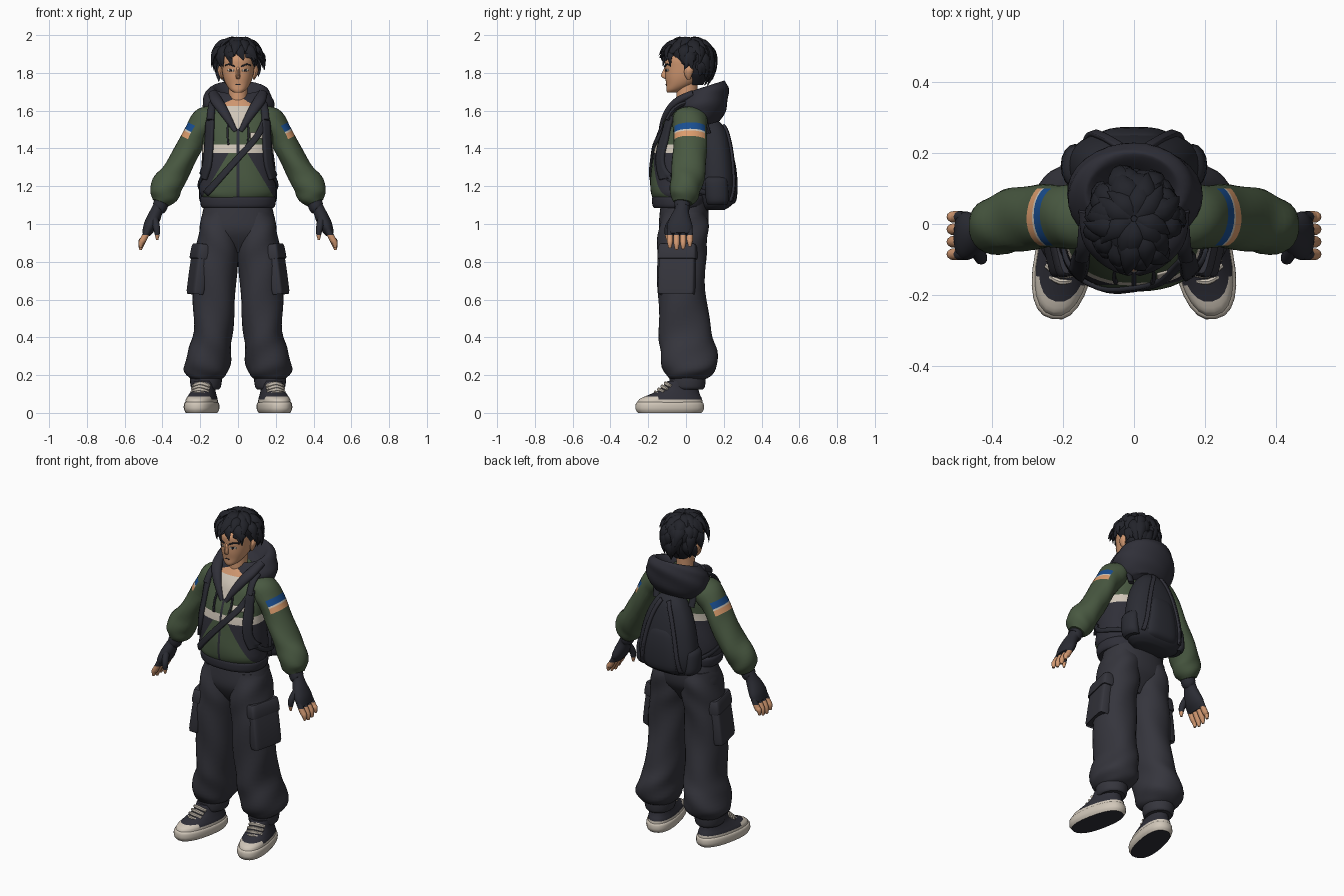
import bpy, bmesh, math, random
from math import sin, cos, tau, radians
from mathutils import Vector
from mathutils.bvhtree import BVHTree

cube = bpy.data.objects.get("Cube")
if cube:
    bpy.data.objects.remove(cube, do_unlink=True)
random.seed(4)

COLOURS = dict(green="4a5943", charcoal="33333b", trouser="38383f", hair="27282e", skin="cf9670",
               cream="cfc5b7", blue="1f4f8f", orange="d99a6c", pack="2f3037")
MATS = {}
for key, code in COLOURS.items():
    rgb = [(int(code[i:i + 2], 16) / 255) ** 2.2 for i in (0, 2, 4)] + [1]
    m = MATS[key] = bpy.data.materials.new(key)
    m.use_nodes = True
    m.diffuse_color = rgb
    m.node_tree.nodes["Principled BSDF"].inputs["Base Color"].default_value = rgb
SIDES = ((1, "left"), (-1, "right"))
X, Y, Z = Vector((1, 0, 0)), Vector((0, 1, 0)), Vector((0, 0, 1))

def smooth_rows(rows, sub):
    """Catmull-Rom interpolation between rows of numbers."""
    def mix(a, b, c, d, t):
        return (2 * b + (c - a) * t + (2 * a - 5 * b + 4 * c - d) * t * t + (3 * b - a - 3 * c + d) * t ** 3) / 2
    out, last = [], len(rows) - 1
    for i in range(last):
        near = rows[max(i - 1, 0)], rows[i], rows[i + 1], rows[min(i + 2, last)]
        out += [tuple(mix(*q, k / sub) for q in zip(*near)) for k in range(sub)]
    return out + [tuple(rows[-1])]

def loft(bm, rows, n=24, power=2, ref=None, sub=4, slope=0, s=1, fold=0):
    """Skin over rounded rings (x, y, z, radius, radius); level, or across the path if ref is set."""
    pts, rings = smooth_rows(rows, sub), []
    for i, p in enumerate(pts):
        c, u, v, ring = Vector(p[:3]), X, Y, []
        if ref:
            t = (Vector(pts[min(i + 1, len(pts) - 1)][:3]) - Vector(pts[max(i - 1, 0)][:3])).normalized()
            v = (ref - t * ref.dot(t)).normalized()
            u = v.cross(t)
        for j in range(n):
            ca, sa = cos(tau * j / n), sin(tau * j / n)
            k = 1 + fold * sin(3 * tau * j / n + i * .9)
            co = c + u * math.copysign(abs(ca) ** (2 / power), ca) * max(p[3], .001) * k
            co += v * math.copysign(abs(sa) ** (2 / power), sa) * max(p[4], .001) * k
            ring.append(bm.verts.new((co.x * s, co.y, co.z + slope * (co.y - c.y))))
        rings.append(ring)
    for a, b in zip(rings, rings[1:]):
        for j in range(n):
            bm.faces.new((a[j], a[(j + 1) % n], b[(j + 1) % n], b[j]))
    bm.faces.new(rings[0])
    bm.faces.new(rings[-1])

def finish(name, bm, base, rule=None, cuts=()):
    """Cut along colour borders, colour by rule, smooth and link."""
    bmesh.ops.recalc_face_normals(bm, faces=bm.faces[:])
    for co, no in cuts:
        bmesh.ops.bisect_plane(bm, geom=bm.verts[:] + bm.edges[:] + bm.faces[:], dist=1e-5, plane_co=co, plane_no=no)
    bm.normal_update()
    used = [base]
    for f in bm.faces:
        f.smooth = True
        key = rule(f.calc_center_median(), f.normal) if rule else base
        if key not in used:
            used.append(key)
        f.material_index = used.index(key)
    for e in bm.edges:
        e.smooth = e.calc_face_angle(0) < radians(42)
    me = bpy.data.meshes.new(name)
    bm.to_mesh(me)
    bm.free()
    for key in used:
        me.materials.append(MATS[key])
    ob = bpy.data.objects.new(name, me)
    bpy.context.collection.objects.link(ob)
    return ob

def make(name, rows, base, rule=None, cuts=(), **kw):
    bm = bmesh.new()
    loft(bm, rows, **kw)
    return finish(name, bm, base, rule, cuts)

def surface(*obs):
    verts, polys = [], []
    for ob in obs:
        polys += [[len(verts) + i for i in p.vertices] for p in ob.data.polygons]
        verts += [v.co.copy() for v in ob.data.vertices]
    return BVHTree.FromPolygons(verts, polys)

def ribbon(name, path, width, thick, base, target, side=-1):
    """Strip along an (x, z) path, laid on the front (-1) or back (1) of a surface."""
    bm, pts, rows = bmesh.new(), smooth_rows(path, 8), []
    for i, p in enumerate(pts):
        d = (Vector(pts[min(i + 1, len(pts) - 1)]) - Vector(pts[max(i - 1, 0)])).normalized()
        row = []
        for k in (-.5, -.25, 0, .25, .5):
            x, z = p[0] - d.y * width * k, p[1] + d.x * width * k
            hit = target.ray_cast(Vector((x, side * 2, z)), Y * -side)[0] or target.find_nearest(Vector((x, side * .1, z)))[0]
            row.append(bm.verts.new(hit + Y * side * thick * .3))
        rows.append(row)
    for a, b in zip(rows, rows[1:]):
        for j in range(4):
            bm.faces.new((a[j], a[j + 1], b[j + 1], b[j]))
    mod = finish(name, bm, base).modifiers.new("thickness", "SOLIDIFY")
    mod.thickness, mod.offset = thick, 0

# Jacket body with stripe, side panels, zip and open neck
def jacket_rule(c, n):
    x, z, front = abs(c.x), c.z, c.y < -.03
    if front and z > 1.5 and x < (z - 1.5) * .7:
        return "skin" if z > 1.625 else "cream"
    if front and x < .007:
        return "charcoal"
    if 1.375 < z < 1.42:
        return "cream"
    return "charcoal" if z < 1.375 and (not front or x > .05 + (1.375 - z) * .6) else "green"

cuts = [((0, 0, z), Z) for z in (1.375, 1.42, 1.625)] + [((0, -.03, 0), Y)]
for s, _ in SIDES:
    cuts += [((s * .007, 0, 0), X), ((0, 0, 1.5), (s, 0, -.7)), ((s * .05, 0, 1.375), (s, 0, .6))]
jacket = make("jacket_body", [
    (0, -.04, 1.13, .185, .13), (0, -.04, 1.17, .203, .148), (0, -.04, 1.27, .198, .145), (0, -.035, 1.4, .188, .135),
    (0, -.015, 1.5, .185, .122), (0, 0, 1.57, .17, .11), (0, .015, 1.63, .11, .088), (0, .02, 1.67, .06, .06)],
    "green", jacket_rule, cuts, n=40, power=2.3, fold=.012)
make("jacket_hem", [(0, -.035, 1.085, .188, .135), (0, -.035, 1.1, .197, .143), (0, -.035, 1.135, .2, .145),
                    (0, -.035, 1.15, .19, .138)], "charcoal", n=40, power=2.3)

# Hood lying on the shoulders and back
make("hood", [(0, .1, 1.52, .12, .08), (0, .09, 1.56, .17, .12), (0, .08, 1.625, .19, .144), (0, .082, 1.68, .178, .142),
              (0, .09, 1.72, .145, .115), (0, .085, 1.715, .12, .095), (0, .06, 1.66, .08, .07)],
     "charcoal", n=32, slope=.32, fold=.02)

# Sleeves with arm bands, gloves and fingers
sleeves = []
for s, side in SIDES:
    def sleeve_rule(c, n, s=s):
        d = .45 * c.x * s - .89 * c.z
        if -.06 < c.y < .1 and n.x * s > .05 and -1.25 < d < -1.17:
            return "blue" if d < -1.212 else "cream" if d < -1.202 else "orange"
        return "green"
    normal = Vector((.45 * s, 0, -.89))
    cuts = [(normal * d / normal.length_squared, normal) for d in (-1.25, -1.212, -1.202, -1.17)]
    cuts += [((0, y, 0), Y) for y in (-.06, .1)]
    sleeves.append(make(side + "_sleeve", [
        (.11, .015, 1.57, .055, .08), (.165, .02, 1.546, .078, .092), (.215, .022, 1.485, .07, .088),
        (.272, .02, 1.38, .067, .09), (.333, .012, 1.27, .072, .09), (.377, -.002, 1.2, .083, .083),
        (.395, -.01, 1.145, .073, .074), (.408, -.015, 1.112, .045, .05)],
        "green", sleeve_rule, cuts, n=28, ref=Y, s=s, fold=.025))
    make(side + "_glove", [
        (.395, -.018, 1.14, .036, .04), (.415, -.02, 1.09, .04, .042), (.427, -.022, 1.075, .032, .037),
        (.447, -.03, 1.03, .036, .055), (.468, -.033, .985, .034, .068), (.487, -.033, .945, .022, .062)],
        "pack", ref=Y, s=s)
    bm = bmesh.new()
    for i in range(4):
        y, drop = -.085 + .035 * i, (.01, 0, .004, .018)[i]
        loft(bm, [(.474, y, .97, .016, .016), (.5, y, .92, .017, .017), (.512, y, .89 + drop, .015, .015),
                  (.516, y, .863 + drop, .007, .008)], n=10, ref=Y, s=s)
    loft(bm, [(.445, -.06, 1.035, .02, .02), (.432, -.092, .985, .019, .019), (.428, -.098, .95, .015, .015),
              (.428, -.098, .915, .006, .006)], n=10, ref=X, s=s)
    finish(side + "_fingers", bm, "pack", lambda c, n: "skin" if c.z < .942 else "pack", [((0, 0, .942), Z)])

# Trousers, cuffs and cargo pockets
make("trouser_hips", [(0, -.01, 1.13, .17, .12), (0, -.01, 1.05, .19, .13), (0, -.015, .97, .203, .128),
                      (0, -.02, .91, .17, .1), (0, -.02, .85, .08, .06)], "trouser", n=36, power=2.3)
for s, side in SIDES:
    make(side + "_trouser_leg", [
        (.095, -.01, 1.06, .09, .11), (.1, -.012, .99, .102, .13), (.107, -.02, .89, .112, .132), (.118, -.025, .78, .114, .128),
        (.126, -.02, .6, .112, .127), (.132, -.003, .43, .104, .14), (.15, .012, .33, .113, .15),
        (.165, .02, .24, .122, .144), (.168, .012, .19, .095, .11), (.17, .01, .17, .06, .07)],
        "trouser", n=32, power=2.2, s=s, fold=.03)
    make(side + "_trouser_cuff", [(.17, .008, .125, .07, .083), (.17, .008, .14, .08, .092),
                                  (.17, .008, .19, .085, .096), (.17, .008, .21, .07, .08)], "trouser", s=s)
    for name, rows in (("pocket", [(-.13, .024, .088), (-.12, .032, .098), (.09, .03, .094), (.11, .02, .085)]),
                       ("pocket_flap", [(.05, .034, .1), (.058, .038, .104), (.12, .034, .1), (.13, .024, .09)])):
        ob = make(side + "_cargo_" + name, [(0, 0) + r for r in rows], "trouser", n=32, power=6, sub=2, s=s)
        ob.location, ob.rotation_euler = (s * .21, -.047, .765), (0, -s * .13, -s * .22)

# Trainers: sole with dark tread, upper with pale toe and side guards, laces
for s, side in SIDES:
    bm = bmesh.new()
    for i in range(4):
        y, z = -.162 + .018 * i, .106 + .016 * i
        loft(bm, [(-.046, y + .02, z - .012, .009, .009), (0, y, z + .003, .01, .009),
                  (.046, y + .02, z - .012, .009, .009)], n=8, ref=Y)
    parts = [finish(side + "_laces", bm, "cream")]
    parts.append(make(side + "_sole", [
        (0, -.085, 0, .074, .172), (0, -.085, .02, .084, .184), (0, -.085, .05, .083, .182), (0, -.085, .06, .07, .168)],
        "cream", lambda c, n: "charcoal" if n.z < -.9 else "cream", power=2.4))
    parts.append(make(side + "_shoe_upper", [
        (0, -.085, .04, .078, .178), (0, -.08, .072, .076, .17), (0, -.055, .1, .066, .132),
        (0, -.028, .13, .058, .098), (0, -.01, .17, .058, .085)], "charcoal",
        lambda c, n: "cream" if c.z < .087 and c.y < -.16 or c.z < .07 else "charcoal",
        [((0, -.16, 0), Y), ((0, 0, .087), Z), ((0, 0, .07), Z)], power=2.3))
    for ob in parts:
        ob.location, ob.rotation_euler = (s * .176, -.003, 0), (0, 0, s * .2)

# Neck, head, nose, ears and face
make("neck", [(0, .01, 1.55, .06, .055), (0, .002, 1.63, .052, .055), (0, .01, 1.78, .05, .055)], "skin")
head = make("head", [
    (0, -.075, 1.695, .02, .024), (0, -.06, 1.71, .042, .044), (0, -.03, 1.74, .064, .075), (0, -.01, 1.78, .079, .1),
    (0, 0, 1.83, .087, .111), (0, 0, 1.88, .088, .11), (0, .015, 1.92, .07, .085), (0, .02, 1.95, .04, .045)],
    "skin", n=32, power=2.2)
make("nose", [(0, -.1, 1.835, .008, .01), (0, -.112, 1.786, .012, .022), (0, -.1, 1.768, .01, .013)], "skin", n=10)
skin = surface(head)
ribbon("mouth", [(-.016, 1.737), (0, 1.739), (.016, 1.737)], .004, .004, "hair", skin)
for s, side in SIDES:
    make(side + "_ear", [(.084, .015, 1.765, .004, .008), (.09, .012, 1.785, .01, .018), (.095, .015, 1.815, .013, .024),
                         (.093, .018, 1.84, .006, .012)], "skin", n=12, s=s)
    ribbon(side + "_eye", [(s * .022, 1.812), (s * .053, 1.815)], .011, .004, "cream", skin)
    ribbon(side + "_iris", [(s * .032, 1.813), (s * .043, 1.814)], .011, .007, "hair", skin)
    ribbon(side + "_eyebrow", [(s * .016, 1.833), (s * .045, 1.845), (s * .066, 1.841)], .007, .008, "hair", skin)

# Hair: scalp cap and layered pointed tufts that part over the forehead
make("hair_cap", [
    (0, .05, 1.735, .045, .04), (0, .05, 1.79, .085, .07), (0, .035, 1.84, .1, .1), (0, .027, 1.89, .11, .118),
    (0, .02, 1.935, .096, .117), (0, .02, 1.972, .055, .07)], "hair")

def scalp(th, ph, k):
    tall = .103 if cos(ph) > 0 else .15
    return Vector((.118 * sin(ph) * cos(th), .126 * sin(ph) * sin(th), tall * cos(ph))) * k

bm = bmesh.new()
for layer, start in enumerate((4, 24, 48, 72, 98)):
    for j in range(9 + 3 * layer):
        th = tau * j / (9 + 3 * layer) + random.uniform(-.15, .15)
        f = -sin(th)
        limit = 108 - (18 if f > .85 else 10 if f > 0 else 38) * f + random.uniform(-8, 8)
        if start > limit - 18:
            continue
        end = min(start + random.uniform(45, 65), limit)
        swirl, lift, rows = random.uniform(-.45, .45), .13 if start < 20 else random.uniform(.12, .32), []
        for k, w in enumerate((.012, .03, .02, .001)):
            p = scalp(th + swirl * k / 3, radians(start + (end - start) * k / 3), .97 + lift * k / 3)
            rows.append((p.x, p.y + .015, p.z + 1.88, w, w * .5))
        loft(bm, rows, n=6, sub=3, ref=scalp(th, radians((start + end) / 2), 1).normalized())
finish("hair_tufts", bm, "hair")

# Backpack with front pocket, handle, side pouches and trims
pack = make("backpack", [
    (0, .15, 1.075, .12, .055), (0, .163, 1.11, .17, .085), (0, .165, 1.2, .185, .1), (0, .16, 1.32, .168, .095),
    (0, .152, 1.42, .138, .085), (0, .143, 1.5, .095, .068), (0, .135, 1.545, .05, .04)], "pack", n=36, power=2.4)
make("backpack_pocket", [(0, .21, 1.1, .08, .03), (0, .218, 1.13, .11, .05), (0, .222, 1.24, .1, .05),
                         (0, .212, 1.34, .08, .045), (0, .2, 1.38, .05, .03)], "pack", power=3)
make("backpack_handle", [(x, .14, z, .008, .012) for x, z in ((-.04, 1.53), (-.03, 1.565), (.03, 1.565), (.04, 1.53))],
     "charcoal", n=10, ref=Y)
back, chest, body = surface(pack), surface(jacket, *sleeves), surface(jacket)
for s, side in SIDES:
    make(side + "_backpack_pouch", [(.15, .165, 1.1, .035, .05), (.165, .165, 1.13, .04, .06),
                                    (.163, .16, 1.22, .038, .06), (.15, .16, 1.25, .03, .05)], "pack", n=16, s=s)
    ribbon(side + "_backpack_trim", [(s * .025, 1.52), (s * .065, 1.43), (s * .1, 1.3), (s * .13, 1.12)], .02, .016, "charcoal", back, 1)
    # Shoulder straps, hood lapels and cords
    ribbon(side + "_strap_front", [(s * .185, 1.24), (s * .16, 1.32), (s * .15, 1.45), (s * .145, 1.57)], .038, .022, "pack", chest)
    make(side + "_strap_top", [(.147, -.1, 1.55, .012, .02), (.14, -.06, 1.61, .012, .02), (.135, .01, 1.64, .012, .02),
                               (.13, .08, 1.6, .012, .02), (.12, .12, 1.48, .012, .02)], "pack", n=12, ref=X, s=s)
    make(side + "_strap_lower", [(.183, -.115, 1.26, .008, .016), (.206, -.04, 1.21, .008, .014),
                                 (.192, .05, 1.18, .008, .014), (.15, .13, 1.16, .008, .014)], "pack", n=10, ref=Z, s=s)
    make(side + "_hood_lapel", [
        (.014, -.136, 1.49, .01, .012), (.048, -.118, 1.55, .016, .02), (.085, -.085, 1.61, .02, .028),
        (.115, -.035, 1.655, .022, .032), (.13, .04, 1.69, .02, .026)], "charcoal", n=16, ref=X, s=s)
    ribbon(side + "_hood_cord", [(s * .05, 1.55), (s * .056, 1.48), (s * .05, 1.42)], .009, .012, "charcoal", chest)
ribbon("crossbody_strap", [(-.168, 1.16), (-.03, 1.315), (.09, 1.45), (.14, 1.54)], .032, .016, "pack", body)
ribbon("chest_patch", [(.065, 1.468), (.14, 1.468)], .03, .006, "cream", body)
